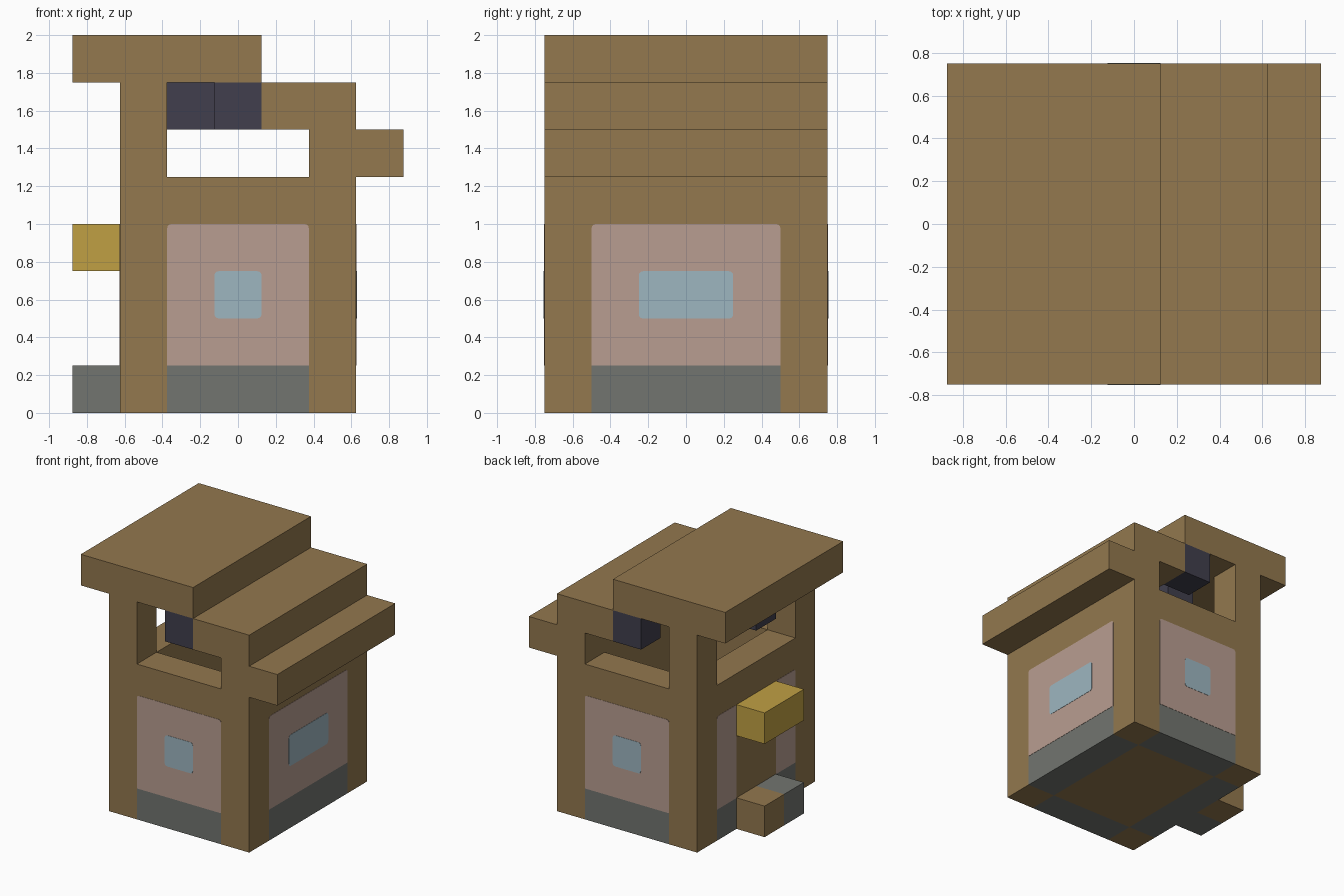
import bpy, bmesh, math
from mathutils import Matrix, Vector

cube = bpy.data.objects.get("Cube")
if cube:
    bpy.data.objects.remove(cube, do_unlink=True)


def linear(c):
    c /= 255
    return c / 12.92 if c <= 0.04045 else ((c + 0.055) / 1.055) ** 2.4


def material(name, *rgb):
    m = bpy.data.materials.new(name)
    col = [linear(c) for c in rgb] + [1]
    m.diffuse_color = col
    m.use_nodes = True
    m.node_tree.nodes["Principled BSDF"].inputs["Base Color"].default_value = col
    return m


wood = material("wood brown", 147, 120, 78)
stone = material("stone grey", 114, 117, 112)
plaster = material("plaster pink", 185, 158, 145)
glass = material("glass blue", 158, 182, 192)
gold = material("awning yellow", 192, 160, 68)
iron = material("dark iron", 65, 63, 77)


def add_mesh(name, bm, mat):
    me = bpy.data.meshes.new(name)
    bm.to_mesh(me)
    bm.free()
    me.materials.append(mat)
    ob = bpy.data.objects.new(name, me)
    bpy.context.collection.objects.link(ob)
    return ob


def box(name, mat, x, y, z):
    """Box from (min, max) ranges."""
    bm = bmesh.new()
    bmesh.ops.create_cube(bm, size=1)
    for v in bm.verts:
        v.co = [r[0] if c < 0 else r[1] for c, r in zip(v.co, (x, y, z))]
    return add_mesh(name, bm, mat)


def plate(name, mat, turn, dist, u, z, thick, round_bottom=False, r=0.022):
    """Thin panel with rounded corners on the wall that faces -y before turning."""
    bm = bmesh.new()
    pts = []
    for cx, cz, start in ((u[1], z[1], 0), (u[0], z[1], 90),
                          (u[0], z[0], 180), (u[1], z[0], 270)):
        if start >= 180 and not round_bottom:
            pts.append((cx, cz))
            continue
        sx = 1 if cx == u[1] else -1
        sz = 1 if cz == z[1] else -1
        for k in range(4):
            a = math.radians(start + 30 * k)
            pts.append((cx - sx * r + r * math.cos(a), cz - sz * r + r * math.sin(a)))
    face = bm.faces.new([bm.verts.new((px, -dist, pz)) for px, pz in pts])
    ext = bmesh.ops.extrude_face_region(bm, geom=[face])
    moved = [e for e in ext["geom"] if isinstance(e, bmesh.types.BMVert)]
    bmesh.ops.translate(bm, verts=moved, vec=Vector((0, -thick, 0)))
    bmesh.ops.recalc_face_normals(bm, faces=bm.faces)
    bmesh.ops.rotate(bm, verts=bm.verts, matrix=Matrix.Rotation(math.radians(turn), 3, "Z"))
    return add_mesh(name, bm, mat)


U = 0.25
W, D = 2.5 * U, 3 * U        # half width and half depth of the house
IW, ID = W - U, D - U        # inside half sizes

# Corner posts: tall on the -x side, shorter under the sloping roof
for sx, side, top in ((-1, "right", 1.75), (1, "left", 1.5)):
    for sy, end in ((-1, "front"), (1, "back")):
        box(f"{end}_{side}_post", wood, sorted((sx * IW, sx * W)),
            sorted((sy * ID, sy * D)), (0, top))

# Front and back walls with stone footings, panels and windows
for sy, end, turn in ((-1, "front", 0), (1, "back", 180)):
    ys = sorted((sy * ID, sy * D))
    box(f"{end}_footing", stone, (-IW, IW), ys, (0, U))
    box(f"{end}_wall", wood, (-IW, IW), ys, (U, 1.25))
    plate(f"{end}_panel", plaster, turn, D, (-IW, IW), (U, 1), 0.002)
    plate(f"{end}_window", glass, turn, D, (-U / 2, U / 2), (0.5, 0.75), 0.004, True)
    box(f"{end}_hanging_block", iron, (-U / 2, U / 2), ys, (1.5, 1.75))

# Side walls
for sx, side, top in ((-1, "right", 1.25), (1, "left", 1.5)):
    xs = sorted((sx * IW, sx * W))
    box(f"{side}_footing", stone, xs, (-ID, ID), (0, U))
    box(f"{side}_wall", wood, xs, (-ID, ID), (U, top))
plate("left_panel", plaster, 90, W, (-ID, ID), (U, 1), 0.002)
plate("left_window", glass, 90, W, (-U, U), (0.5, 0.75), 0.004, True)

# Door side: panels either side of a wooden door, step and awning
for s, end in ((-1, "back"), (1, "front")):
    plate(f"{end}_door_panel", plaster, -90, W, sorted((s * U, s * ID)), (U, 1), 0.002)
box("stone_step", stone, (-W - U, -W), (-U, 0), (0, U))
box("wood_step", wood, (-W - U, -W), (0, U), (0, U))
box("door_awning", gold, (-W - U, -W), (-U, U), (0.75, 1))

# Floor and inner hanging blocks
box("floor", wood, (-IW, IW), (-ID, ID), (0, U))
box("side_hanging_block", iron, (-W, -IW), (-U, 0), (1.5, 1.75))
box("inner_hanging_block", iron, (-IW, -U / 2), (0, U), (1.5, 1.75))

# Stepped roof
box("upper_roof", wood, (-W - U, U / 2), (-D, D), (1.75, 2))
box("middle_roof", wood, (U / 2, W), (-D, D), (1.5, 1.75))
box("lower_roof", wood, (W, W + U), (-D, D), (1.25, 1.5))
